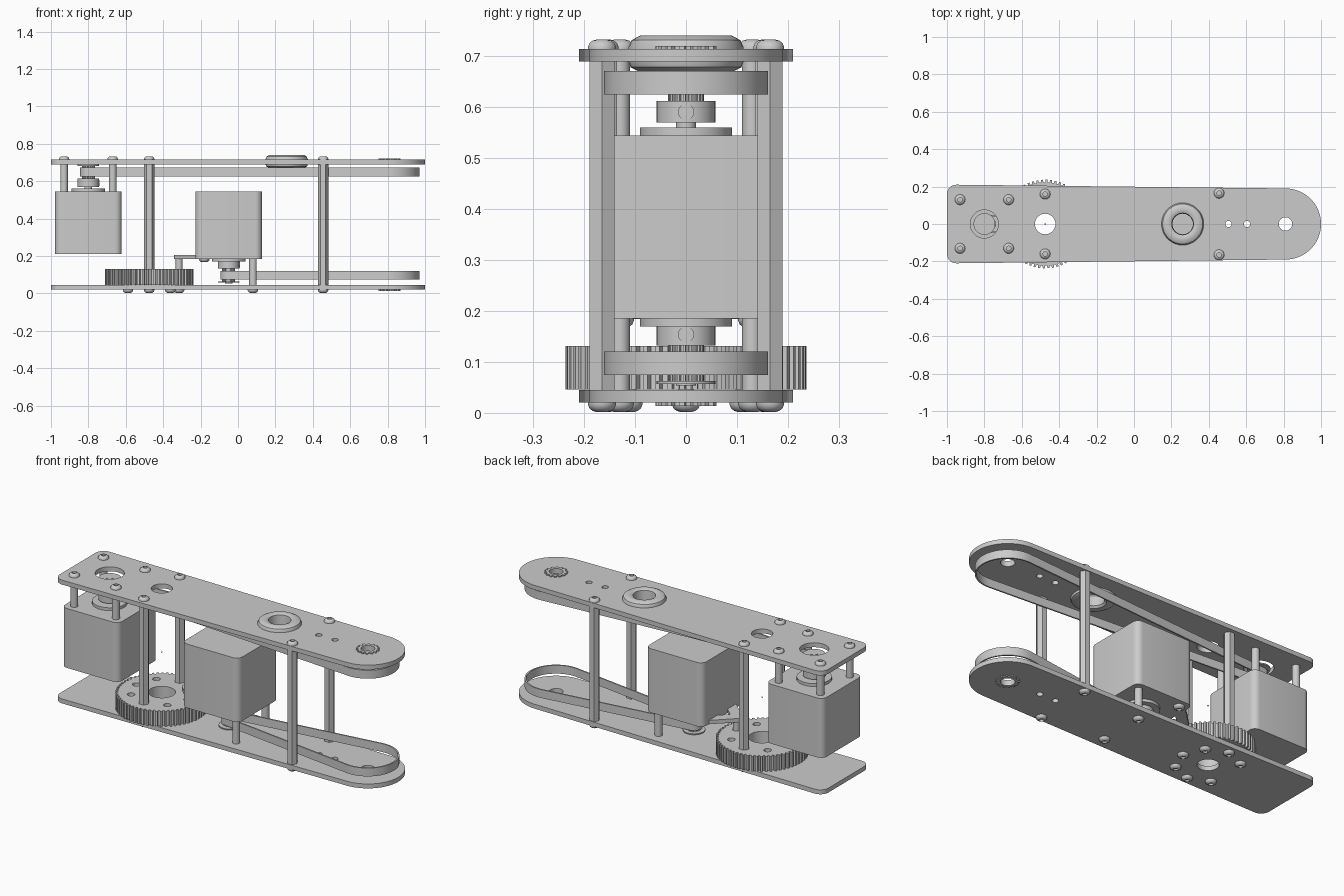
import bpy, math
from math import cos, sin, pi, radians

if "Cube" in bpy.data.objects:
    bpy.data.objects.remove(bpy.data.objects["Cube"])


def finish(name, mesh):
    for p in mesh.polygons:
        p.use_smooth = True
    mesh.set_sharp_from_angle(angle=radians(32))
    obj = bpy.data.objects.new(name, mesh)
    bpy.context.collection.objects.link(obj)
    return obj


def arc(x, y, r, a0, a1, n):
    return [(x + r * cos(radians(a0 + (a1 - a0) * i / n)),
             y + r * sin(radians(a0 + (a1 - a0) * i / n))) for i in range(n + 1)]


def circle(x, y, r, n=32):
    return arc(x, y, r, 0, 360, n)[:-1]


def capsule(x0, y0, r0, x1, y1, r1, n=24):
    # outline stretched tightly around two circles
    t = math.degrees(math.atan2(y1 - y0, x1 - x0))
    a = math.degrees(math.acos((r0 - r1) / math.hypot(x1 - x0, y1 - y0)))
    return arc(x1, y1, r1, t - a, t + a, n) + arc(x0, y0, r0, t + a, t + 360 - a, n)


def toothed(x, y, ro, ri, teeth):
    pts = []
    for i in range(teeth):
        for f, r in ((0, ri), (.4, ri), (.5, ro), (.9, ro)):
            a = 2 * pi * (i + f) / teeth
            pts.append((x + r * cos(a), y + r * sin(a)))
    return pts


def rounded_square(x, y, h, r):
    pts = []
    for k, (sx, sy) in enumerate(((1, 1), (-1, 1), (-1, -1), (1, -1))):
        pts += arc(x + sx * (h - r), y + sy * (h - r), r, 90 * k, 90 * k + 90, 6)
    return pts


def prism(name, loops, z0, z1):
    # filled outline (first loop) with holes (other loops), extruded in z
    cu = bpy.data.curves.new(name, 'CURVE')
    cu.dimensions, cu.fill_mode, cu.extrude = '2D', 'BOTH', (z1 - z0) / 2
    for pts in loops:
        s = cu.splines.new('POLY')
        s.points.add(len(pts) - 1)
        for p, (x, y) in zip(s.points, pts):
            p.co = (x, y, 0, 1)
        s.use_cyclic_u = True
    tmp = bpy.data.objects.new("tmp", cu)
    bpy.context.collection.objects.link(tmp)
    bpy.context.view_layer.update()
    dg = bpy.context.evaluated_depsgraph_get()
    mesh = bpy.data.meshes.new_from_object(tmp.evaluated_get(dg))
    bpy.data.objects.remove(tmp)
    obj = finish(name, mesh)
    obj.location.z = (z0 + z1) / 2
    return obj


def lathe(name, x, y, profile, n=32, closed=False):
    # revolve (radius, z) points about a vertical axis
    verts = [(x + r * cos(2 * pi * k / n), y + r * sin(2 * pi * k / n), z)
             for r, z in profile for k in range(n)]
    m = len(profile)
    faces = [(i * n + k, i * n + (k + 1) % n,
              (i + 1) % m * n + (k + 1) % n, (i + 1) % m * n + k)
             for i in range(m if closed else m - 1) for k in range(n)]
    if not closed:
        faces += [tuple(range(n))[::-1], tuple(range((m - 1) * n, m * n))]
    mesh = bpy.data.meshes.new(name)
    mesh.from_pydata(verts, [], faces)
    return finish(name, mesh)


def rod(name, x, y, r, z0, z1, n=24):
    return lathe(name, x, y, [(r, z0), (r, z1)], n)


def screw(name, x, y, z, up):
    # domed head with a recessed socket
    lathe(name, x, y, [(r, z + up * h) for r, h in
          ((.028, 0), (.028, .004), (.025, .011), (.019, .016), (.012, .018), (.012, .008))], 18)


LOW, HIGH = (.02, .045), (.69, .715)
GX, M1X, M2X, EX = -.475, -.80, -.05, .81
ring = [(GX + .16 * cos(k * pi / 4), .16 * sin(k * pi / 4)) for k in range(8)]

# side plates
outline = (arc(EX, 0, .19, -89, 89, 40) + arc(-.95, .16, .05, 89, 180, 8)
           + arc(-.95, -.16, .05, 180, 271, 8))
shared = [circle(GX, 0, .055), circle(.505, 0, .017, 16),
          circle(.605, 0, .017, 16), circle(EX, 0, .036)]
prism("bottom_plate", [outline] + shared, *LOW)
prism("top_plate", [outline] + shared + [circle(M1X, 0, .075), circle(.26, 0, .06)], *HIGH)

# splined shaft inserts at the rounded end
for name, z0, z1 in (("top_insert", .715, .721), ("bottom_insert", .014, .02)):
    prism(name, [toothed(EX, 0, .06, .05, 14), circle(EX, 0, .036)], z0, z1)

# cable grommet
lathe("cable_grommet", .26, 0, [(.055, .682), (.065, .672), (.095, .672), (.109, .679), (.113, .69),
      (.113, .718), (.107, .732), (.09, .741), (.07, .741), (.058, .735)], 36, True)

# large drive gear with bolt circle
prism("drive_gear", [toothed(GX, 0, .237, .223, 60), circle(GX, 0, .07)]
      + [circle(x, y, .02, 16) for x, y in ring], .046, .131)
for k, (x, y) in enumerate(ring):
    if k != 4:
        screw("gear_screw", x, y, .02, -1)
        rod("gear_bolt", x, y, .016, .03, .075, 12)
lathe("axis_marker", GX, 0, [(.001, .352), (.004, .356), (.001, .36)], 8)

# long hexagonal spacers between plates
for s in (1, -1):
    for x, y in ((GX, .16), (.455, .165)):
        rod("plate_spacer", x, s * y, .028, .045, .69, 6)
        screw("spacer_top_screw", x, s * y, .715, 1)
    screw("spacer_bottom_screw", .455, s * .165, .02, -1)


# pulley whose hub sits at z, toothed part running in direction d
def pulley(name, x, z, d):
    def span(part, loops, a, b):
        prism(name + part, loops, *sorted((z + d * a, z + d * b)))
    span("_hub", [circle(x, 0, .058), circle(x, 0, .02, 20)], 0, .043)
    span("_teeth", [toothed(x, 0, .035, .03, 18)], .043, .112)
    span("_flange", [circle(x, 0, .058), circle(x, 0, .02, 20)], .112, .118)
    rod(name + "_shaft", x, 0, .02, *sorted((z - d * .015, z + d * .121)))
    # radial set screw
    s = lathe(name + "_set_screw", 0, 0, [(.016, 0), (.016, .06), (.008, .06), (.008, .05)], 12)
    s.rotation_euler.y = pi / 2
    s.location = (x, 0, z + d * .021)


# upper-driving motor
prism("rear_motor", [rounded_square(M1X, 0, .178, .035)], .21, .545)
rod("rear_motor_boss", M1X, 0, .09, .545, .561, 36)
pulley("rear_pulley", M1X, .57, 1)
for sx in (1, -1):
    for sy in (1, -1):
        rod("rear_motor_standoff", M1X + sx * .13, sy * .13, .02, .545, .69)
        screw("rear_motor_screw", M1X + sx * .13, sy * .13, .715, 1)

# lower-driving motor, shaft down
prism("middle_motor", [rounded_square(M2X, 0, .178, .035)], .185, .545)
rod("middle_motor_boss", M2X, 0, .09, .17, .185, 36)
pulley("middle_pulley", M2X, .175, -1)
for s in (1, -1):
    rod("middle_motor_standoff", .08, s * .13, .02, .045, .185)
    screw("middle_motor_screw", .08, s * .13, .02, -1)
    # bracket arms tying the motor to the gear
    prism("bracket_arm", [capsule(-.315, 0, .028, -.18, s * .13, .028, 12)], .184, .206)
    screw("bracket_screw", -.18, s * .13, .185, -1)
rod("bracket_post", -.315, 0, .018, .06, .19, 16)

# drive belts
for name, x, z0 in (("upper_belt", M1X, .625), ("lower_belt", M2X, .074)):
    prism(name, [capsule(x, 0, .044, EX, 0, .161, 32), capsule(x, 0, .036, EX, 0, .153, 32)],
          z0, z0 + .047)
